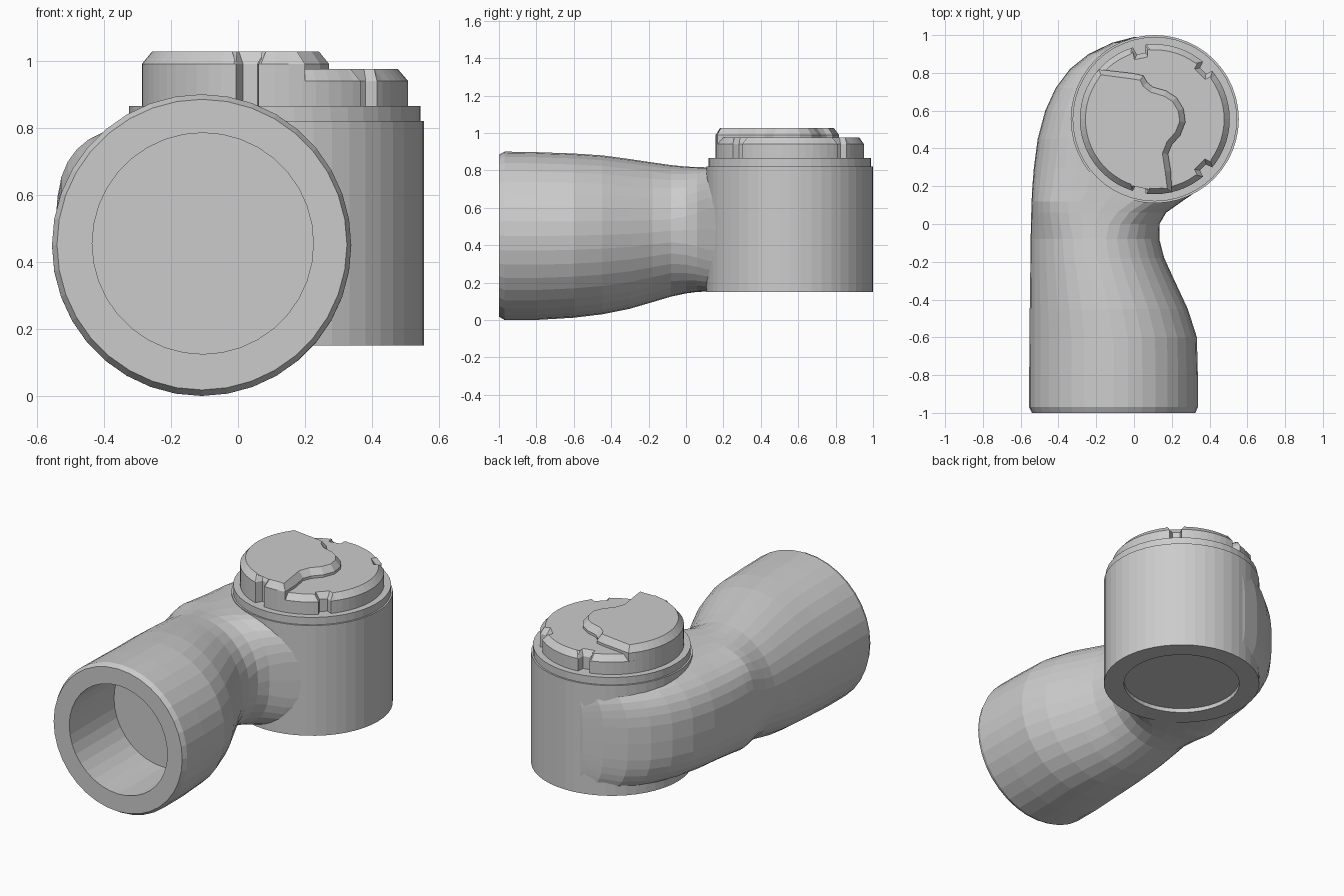
import bpy, bmesh
from math import sin, cos, pi, radians, copysign

if "Cube" in bpy.data.objects:
    bpy.data.objects.remove(bpy.data.objects["Cube"])

CX, CY = 0.11, 0.555      # axis of the upright housing


def make_object(name, bm):
    bmesh.ops.recalc_face_normals(bm, faces=bm.faces[:])
    mesh = bpy.data.meshes.new(name)
    bm.to_mesh(mesh)
    bm.free()
    ob = bpy.data.objects.new(name, mesh)
    bpy.context.collection.objects.link(ob)
    return ob


def loft(name, rings):
    """Skin equal-length point rings and cap both ends."""
    bm = bmesh.new()
    rows = [[bm.verts.new(p) for p in ring] for ring in rings]
    n = len(rows[0])
    for a, b in zip(rows, rows[1:]):
        for i in range(n):
            j = (i + 1) % n
            bm.faces.new((a[i], a[j], b[j], b[i]))
    bm.faces.new(rows[0])
    bm.faces.new(rows[-1][::-1])
    return make_object(name, bm)


def section(y, xl, xr, zb, zt, e=2.0, n=36):
    """Superellipse ring in an x-z plane."""
    pts = []
    for i in range(n):
        a = 2 * pi * i / n
        c, s = cos(a), sin(a)
        px = copysign(abs(c) ** (2 / e), c)
        pz = copysign(abs(s) ** (2 / e), s)
        pts.append(((xl + xr) / 2 + px * (xr - xl) / 2, y,
                    (zb + zt) / 2 + pz * (zt - zb) / 2))
    return pts


def disc(r, z, n=48):
    return [(CX + r * cos(2 * pi * i / n), CY + r * sin(2 * pi * i / n), z)
            for i in range(n)]


def combine(target, other, operation):
    """Apply a boolean and discard the helper."""
    mod = target.modifiers.new("join", 'BOOLEAN')
    mod.operation = operation
    mod.solver = 'EXACT'
    mod.object = other
    bpy.context.view_layer.objects.active = target
    bpy.ops.object.modifier_apply(modifier=mod.name)
    bpy.data.objects.remove(other)


# Upright housing with stepped top collar
housing = loft("elbow_body", [disc(r, z) for r, z in (
    (0.445, 0.15), (0.445, 0.82), (0.435, 0.82), (0.435, 0.865))])

# Horizontal pipe: blind bore, chamfered mouth, then neck curving into housing
pipe = loft("pipe", [section(*s) for s in (
    (-0.57, -0.435, 0.225, 0.125, 0.785),
    (-1.00, -0.435, 0.225, 0.125, 0.785),
    (-1.00, -0.54, 0.325, 0.018, 0.885),
    (-0.97, -0.555, 0.338, 0.0, 0.90),
    (-0.80, -0.555, 0.338, 0.0, 0.897),
    (-0.60, -0.553, 0.333, 0.012, 0.89),
    (-0.45, -0.552, 0.285, 0.03, 0.88),
    (-0.30, -0.55, 0.215, 0.06, 0.86),
    (-0.18, -0.548, 0.16, 0.095, 0.842),
    (-0.08, -0.547, 0.134, 0.125, 0.828),
    (0.00, -0.546, 0.135, 0.142, 0.82, 2.3),
    (0.06, -0.544, 0.17, 0.15, 0.817, 2.7),
    (0.12, -0.542, 0.255, 0.152, 0.816, 3.2),
    (0.175, -0.54, 0.335, 0.153, 0.816, 3.2),
    (0.30, -0.53, 0.35, 0.153, 0.816, 3.0),
    (0.45, -0.51, 0.35, 0.153, 0.816, 3.0),
    (0.60, -0.47, 0.35, 0.153, 0.816, 3.0),
    (0.72, -0.415, 0.35, 0.154, 0.814, 3.0),
    (0.82, -0.34, 0.33, 0.155, 0.81, 3.0),
    (0.90, -0.24, 0.28, 0.16, 0.80, 3.0),
    (0.96, -0.115, 0.20, 0.18, 0.78, 3.0),
    (0.99, 0.0, 0.13, 0.22, 0.74, 3.0))])
combine(housing, pipe, 'UNION')

# Shallow round recess in the underside
recess = loft("recess_cutter", [disc(0.33, 0.10), disc(0.33, 0.175)])
combine(housing, recess, 'DIFFERENCE')


# Cap outline: round rim with four narrow grip notches (angle, inner radius)
R = 0.397
NOTCHES = ((45, 0.362), (102, 0.355), (258, 0.355), (315, 0.362))


def rim_points(start, end):
    angles = [(a, R) for a in range(0, 360, 6)
              if all(abs(a - k) > 5 for k, _ in NOTCHES)]
    for k, r in NOTCHES:
        angles += [(k - 5, R), (k - 3.5, r), (k + 3.5, r), (k + 5, R)]
    return [(CX + r * cos(radians(a)), CY + r * sin(radians(a)))
            for a, r in sorted(angles) if start <= a <= end]


def plate(name, outline, z0, z1, chamfer, rise):
    """Straight-sided plate with a chamfered top edge."""
    bm = bmesh.new()
    low = [bm.verts.new((x, y, z0)) for x, y in outline]
    high = [bm.verts.new((x, y, z1)) for x, y in outline]
    bm.faces.new(low[::-1])
    top = bm.faces.new(high)
    for i in range(len(low)):
        j = (i + 1) % len(low)
        bm.faces.new((low[i], low[j], high[j], high[i]))
    bmesh.ops.recalc_face_normals(bm, faces=bm.faces[:])
    bmesh.ops.inset_region(bm, faces=[top], thickness=chamfer)
    for v in top.verts:
        v.co.z = z1 + rise
    return make_object(name, bm)


plate("cap_base", rim_points(0, 360), 0.865, 0.94, 0.03, 0.035)

# Raised half of the cap, bounded by an S-shaped edge
s_edge = [(0.20, 0.168), (0.195, 0.28), (0.18, 0.37), (0.20, 0.42), (0.245, 0.47),
          (0.272, 0.54), (0.262, 0.61), (0.225, 0.67), (0.17, 0.705),
          (0.10, 0.725), (0.07, 0.75), (0.05, 0.785), (0.0, 0.797),
          (-0.186, 0.818)][::-1]
# Arc runs anticlockwise from the S-edge's far end back to its start
plate("cap_raised_half", rim_points(140, 281) + s_edge[::-1], 0.94, 0.99, 0.03, 0.037)
